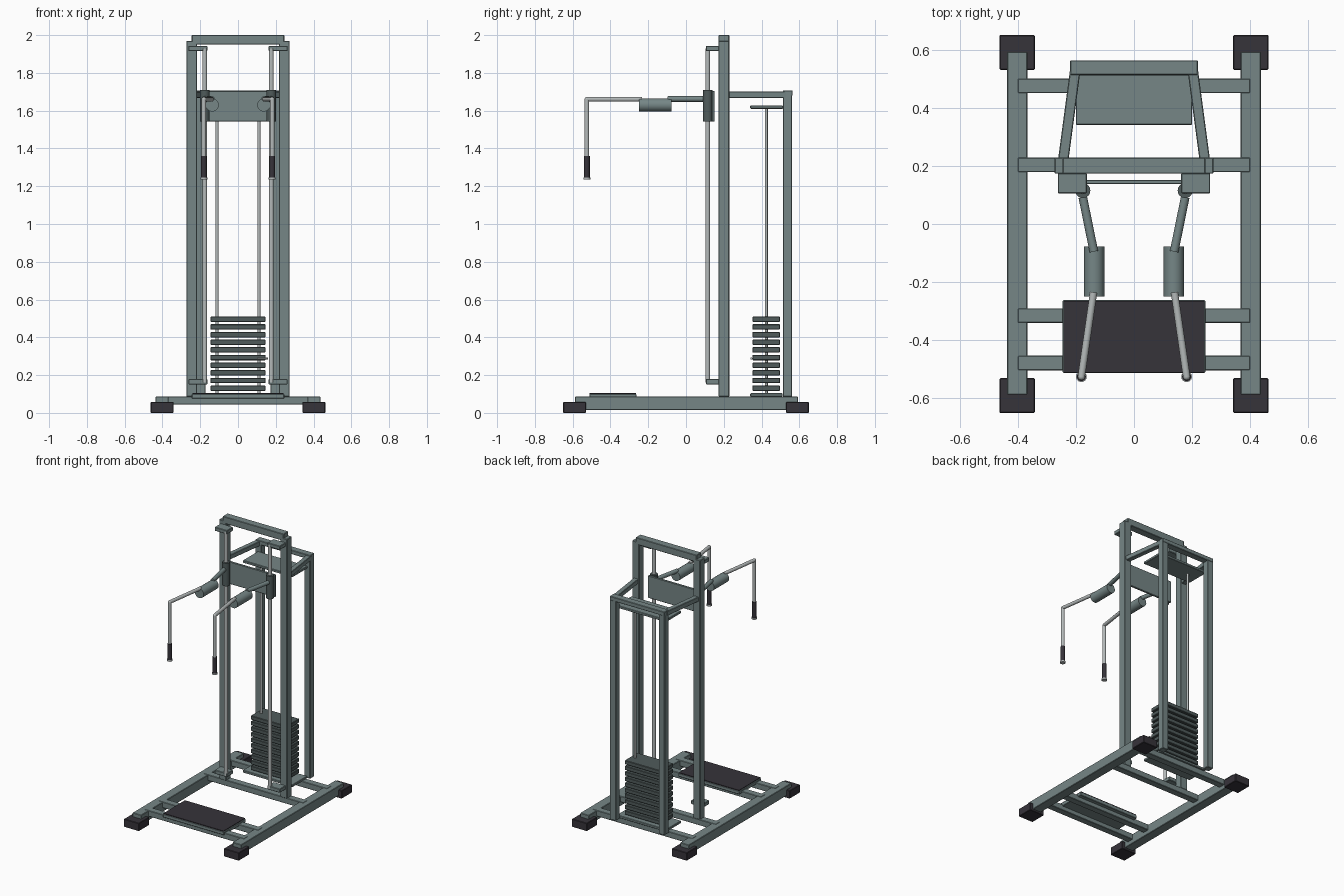
import bpy
from mathutils import Vector

if "Cube" in bpy.data.objects:
    bpy.data.objects.remove(bpy.data.objects["Cube"])


def material(name, rgb):
    m = bpy.data.materials.new(name)
    m.diffuse_color = (*rgb, 1)
    m.use_nodes = True
    m.node_tree.nodes["Principled BSDF"].inputs["Base Color"].default_value = m.diffuse_color
    return m


FRAME = material("grey_green_paint", (0.18, 0.24, 0.24))
IRON = material("dark_iron", (0.08, 0.105, 0.105))
RUBBER = material("black_rubber", (0.037, 0.033, 0.042))
CHROME = material("light_steel", (0.46, 0.49, 0.49))


def box(name, x, y, z, mat, bevel=0.003):
    """Box given by its (min, max) range on each axis."""
    bpy.ops.mesh.primitive_cube_add(size=1, location=[(a + b) / 2 for a, b in (x, y, z)])
    o = bpy.context.object
    o.name = name
    o.scale = [b - a for a, b in (x, y, z)]
    bpy.ops.object.transform_apply(location=False, rotation=False, scale=True)
    o.data.materials.append(mat)
    if bevel:
        b = o.modifiers.new("edge", 'BEVEL')
        b.width, b.segments = bevel, 1
    return o


def tube(name, a, b, r, mat, sides=16):
    """Round bar from point a to point b."""
    a, b = Vector(a), Vector(b)
    bpy.ops.mesh.primitive_cylinder_add(vertices=sides, radius=r, depth=(b - a).length,
                                        location=(a + b) / 2)
    o = bpy.context.object
    o.name = name
    o.rotation_euler = (b - a).to_track_quat('Z', 'Y').to_euler()
    o.data.materials.append(mat)
    if sides > 8:
        bpy.ops.object.shade_smooth_by_angle()
    return o


def beam(name, a, b, w, h, mat):
    """Level square bar from a to b."""
    a, b = Vector(a), Vector(b)
    o = box(name, (-w / 2, w / 2), (-(b - a).length / 2, (b - a).length / 2), (-h / 2, h / 2), mat)
    o.location = (a + b) / 2
    o.rotation_euler.z = Vector((0, 1)).angle_signed((b - a).xy) * -1
    return o


def span(s, lo, hi):
    """Mirror an x range to side s."""
    return (lo, hi) if s > 0 else (-hi, -lo)


# Base cross bars
for i, (y0, y1) in enumerate([(0.45, 0.5), (0.178, 0.229), (-0.34, -0.29), (-0.503, -0.453)]):
    box(f"base_cross_bar_{i}", (-0.4, 0.4), (y0, y1), (0.045, 0.088), FRAME)

# Foot platform with rubber top
box("platform_tray", (-0.245, 0.245), (-0.512, -0.262), (0.075, 0.1), FRAME)
box("platform_mat", (-0.241, 0.241), (-0.51, -0.264), (0.098, 0.105), RUBBER, 0)

# Front and rear top bars
box("front_top_bar", (-0.245, 0.245), (0.173, 0.229), (1.95, 2.0), FRAME)
box("rear_top_bar", (-0.22, 0.22), (0.513, 0.563), (1.678, 1.708), FRAME)

# Weight stack with its end plates and selector pin
box("stack_base_plate", (-0.2, 0.2), (0.34, 0.51), (0.086, 0.104), FRAME)
box("stack_top_plate", (-0.2, 0.2), (0.34, 0.513), (1.61, 1.628), FRAME)
for i in range(10):
    top = 0.51 - 0.0405 * i
    box(f"weight_plate_{i}", (-0.145, 0.145), (0.352, 0.497), (top - 0.029, top), IRON)
tube("selector_pin", (0.1, 0.346, 0.288), (0.16, 0.346, 0.288), 0.006, CHROME, 8)

# Sliding carriage panel
box("carriage_panel", (-0.2, 0.2), (0.137, 0.152), (1.543, 1.705), FRAME)

for s, side in ((-1, "left"), (1, "right")):
    # Base rail with rubber feet
    box(side + "_base_rail", span(s, 0.367, 0.437), (-0.587, 0.592), (0.015, 0.086), FRAME)
    for end, y in (("front", -0.59), ("rear", 0.59)):
        box(f"{side}_{end}_foot", span(s, 0.341, 0.462), (y - 0.06, y + 0.06), (0, 0.058), RUBBER)

    # Uprights and the slanted tie between them
    box(side + "_front_upright", span(s, 0.217, 0.273), (0.173, 0.229), (0.086, 1.97), FRAME)
    box(side + "_rear_upright", span(s, 0.172, 0.22), (0.513, 0.561), (0.086, 1.685), FRAME)
    beam(side + "_top_tie", (s * 0.246, 0.2, 1.685), (s * 0.202, 0.53, 1.685), 0.036, 0.034, FRAME)

    # Slide rod held by two brackets
    for level, z in (("lower", 0.151), ("upper", 1.915)):
        box(f"{side}_{level}_bracket", span(s, 0.162, 0.262), (0.105, 0.175), (z, z + 0.028), FRAME)
    tube(side + "_slide_rod", (s * 0.176, 0.115, 0.16), (s * 0.176, 0.115, 1.93), 0.013, CHROME)
    tube(side + "_carriage_sleeve", (s * 0.176, 0.115, 1.543), (s * 0.176, 0.115, 1.71), 0.026, IRON)

    # Weight guide rod
    tube(side + "_guide_rod", (s * 0.111, 0.425, 0.1), (s * 0.111, 0.425, 1.615), 0.008, CHROME)

    # Press arm with shoulder pad
    tube(side + "_arm", (s * 0.176, 0.092, 1.662), (s * 0.138, -0.095, 1.662), 0.0148, FRAME)
    tube(side + "_shoulder_pad", (s * 0.137, -0.077, 1.63), (s * 0.137, -0.249, 1.63), 0.035, FRAME)

    # Handle: forward tube, drop tube, grip and end cap
    elbow = (s * 0.181, -0.525, 1.66)
    tube(side + "_handle_tube", (s * 0.139, -0.235, 1.66), elbow, 0.0125, CHROME)
    bpy.ops.mesh.primitive_uv_sphere_add(segments=16, ring_count=8, radius=0.0125, location=elbow)
    ball = bpy.context.object
    ball.name = side + "_handle_elbow"
    ball.data.materials.append(CHROME)
    bpy.ops.object.shade_smooth()
    tube(side + "_drop_tube", elbow, (s * 0.181, -0.525, 1.25), 0.0125, CHROME)
    tube(side + "_grip", (s * 0.181, -0.525, 1.245), (s * 0.181, -0.525, 1.36), 0.0155, RUBBER)
    tube(side + "_grip_cap", (s * 0.181, -0.525, 1.235), (s * 0.181, -0.525, 1.246), 0.0185, CHROME)
